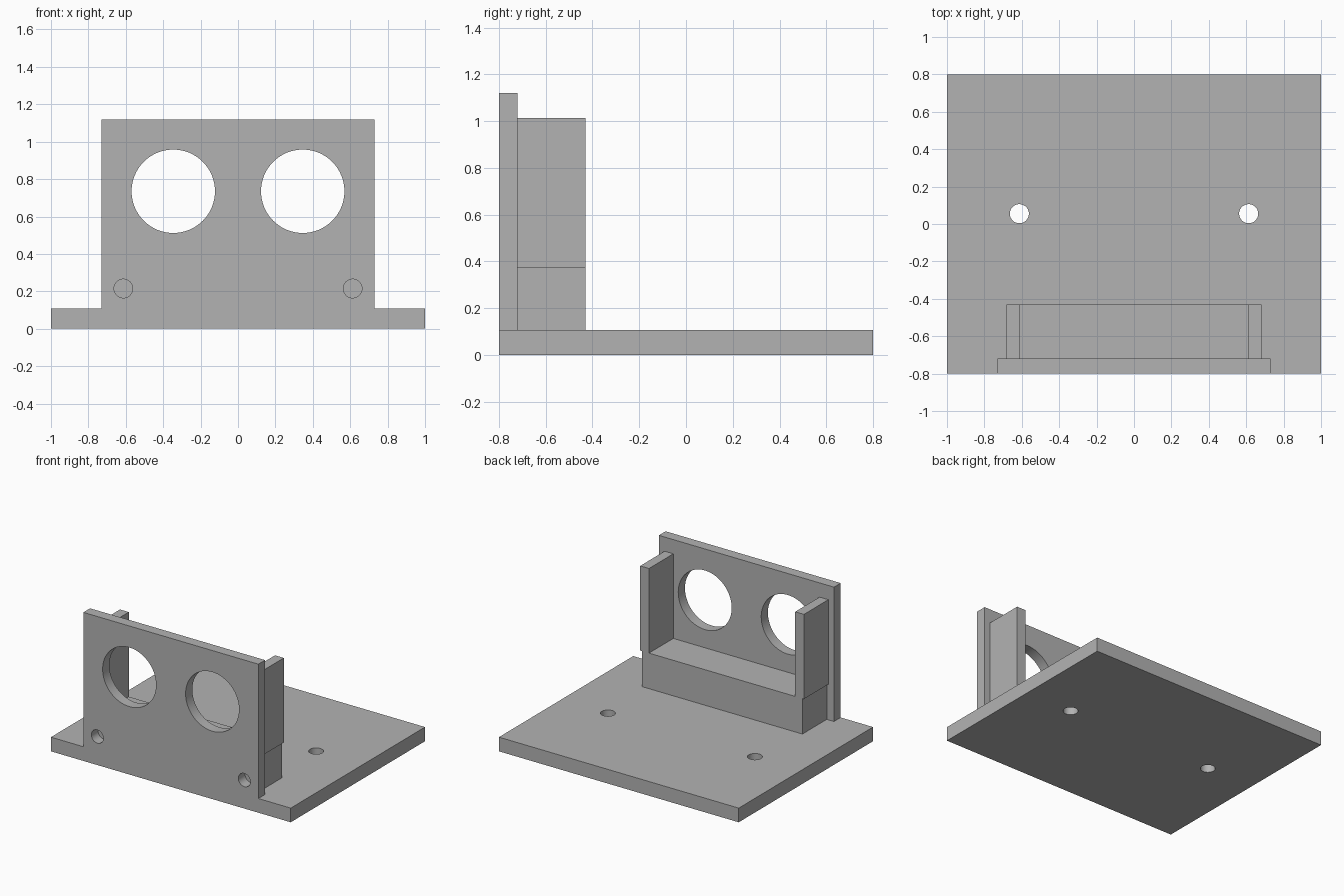
import bpy
import math

default = bpy.data.objects.get("Cube")
if default:
    bpy.data.objects.remove(default, do_unlink=True)

grey = bpy.data.materials.new("plain grey")
grey.use_nodes = True
colour = (0.45, 0.45, 0.45, 1)
grey.diffuse_color = colour
grey.node_tree.nodes["Principled BSDF"].inputs["Base Color"].default_value = colour


def box(name, x, y, z):
    """Box from (min, max) ranges on each axis."""
    centre = [(a + b) / 2 for a, b in (x, y, z)]
    bpy.ops.mesh.primitive_cube_add(size=1, location=centre)
    ob = bpy.context.object
    ob.name = name
    ob.scale = [b - a for a, b in (x, y, z)]
    bpy.ops.object.transform_apply(location=True, rotation=False, scale=True)
    ob.data.materials.append(grey)
    return ob


def activate(ob):
    bpy.ops.object.select_all(action="DESELECT")
    ob.select_set(True)
    bpy.context.view_layer.objects.active = ob


def drill(ob, centre, radius, rotation=(0, 0, 0)):
    """Cut a round through hole along the rotated z axis."""
    bpy.ops.mesh.primitive_cylinder_add(vertices=64, radius=radius, depth=0.4,
                                        location=centre, rotation=rotation)
    cutter = bpy.context.object
    cutter.hide_render = True
    activate(ob)
    mod = ob.modifiers.new("hole", "BOOLEAN")
    mod.operation = "DIFFERENCE"
    mod.solver = "EXACT"
    mod.object = cutter
    bpy.ops.object.modifier_apply(modifier=mod.name)
    bpy.data.objects.remove(cutter, do_unlink=True)


BASE_TOP = 0.107
PANEL_BACK = -0.72
BLOCK_BACK = -0.43
LEDGE = 0.375
forward = (math.pi / 2, 0, 0)

# Base plate and upright front panel
base = box("base_plate", (-1, 1), (-0.8, 0.8), (0, BASE_TOP))
panel = box("front_panel", (-0.73, 0.73), (-0.8, PANEL_BACK), (BASE_TOP, 1.12))

# Support block behind the panel
box("support_block", (-0.67, 0.67), (PANEL_BACK, BLOCK_BACK), (BASE_TOP, LEDGE))

for side, label in ((-1, "right"), (1, "left")):
    # Mounting holes, sensor openings and screw holes
    drill(base, (side * 0.613, 0.055, 0.05), 0.051)
    drill(panel, (side * 0.346, -0.76, 0.735), 0.223, forward)
    drill(panel, (side * 0.613, -0.76, 0.215), 0.05, forward)
    # Side wall standing on the block
    box(label + "_side_wall", sorted((side * 0.61, side * 0.683)),
        (PANEL_BACK, BLOCK_BACK), (LEDGE, 1.013))

# Smooth hole walls, sharp box edges
for ob in (base, panel):
    activate(ob)
    bpy.ops.object.shade_smooth_by_angle(angle=math.radians(30))
